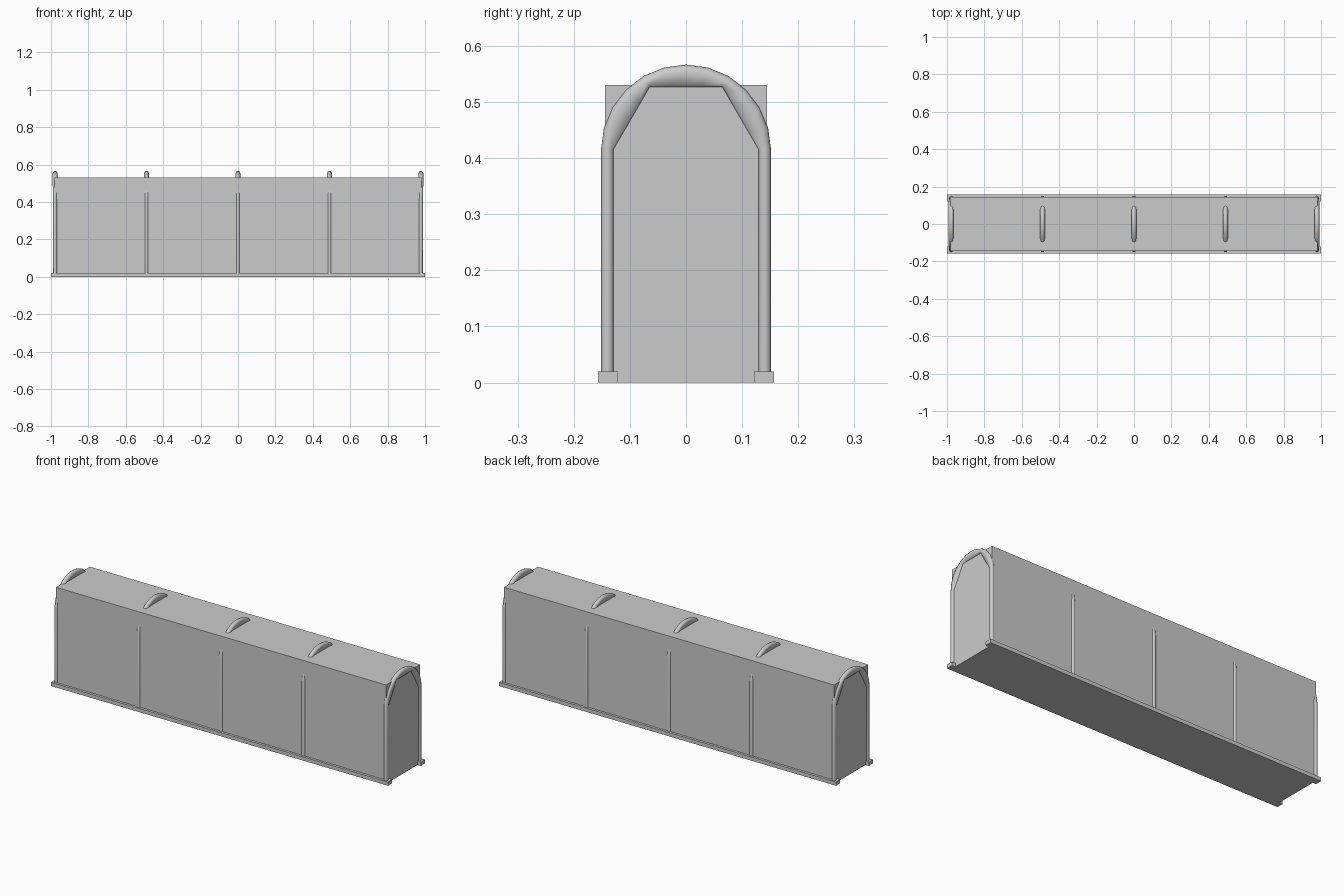
import bpy, bmesh, math

if "Cube" in bpy.data.objects:
    bpy.data.objects.remove(bpy.data.objects["Cube"])

R, SPRING, SIDES = 0.14, 0.415, 8   # arch radius, spring height, tube sides


def box(name, x, y0, y1, z0, z1):
    bm = bmesh.new()
    bmesh.ops.create_cube(bm, size=1)
    for v in bm.verts:
        v.co = (v.co.x * 2 * x, y1 if v.co.y > 0 else y0, z1 if v.co.z > 0 else z0)
    me = bpy.data.meshes.new(name)
    bm.to_mesh(me)
    bm.free()
    ob = bpy.data.objects.new(name, me)
    bpy.context.collection.objects.link(ob)
    return ob


def hoop_mesh():
    # path entries: centre y, centre z, outward direction angle, inner chord scale
    path = [(R, 0.0, 0, 1)]
    for i in range(13):
        a = math.radians(15 * i)
        off = math.radians((15 * i) % 60 - 30)
        chord = math.cos(math.pi / 6) / math.cos(off)   # inside is only three flats
        path.append((R * math.cos(a), SPRING + R * math.sin(a), a, chord))
    path.append((-R, 0.0, math.pi, 1))
    bm = bmesh.new()
    rings = []
    for i, (y, z, a, chord) in enumerate(path):
        rx = 0.0125 if 2 < i < len(path) - 3 else 0.0105
        base = z if i in (0, len(path) - 1) else SPRING
        ring = []
        for k in range(SIDES):
            t = 2 * math.pi * k / SIDES
            d = R + 0.0115 * math.cos(t)
            if math.cos(t) < -0.1:
                d *= chord
            ring.append(bm.verts.new((rx * math.sin(t), d * math.cos(a),
                                      base + d * math.sin(a))))
        rings.append(ring)
    for p, q in zip(rings, rings[1:]):
        for k in range(SIDES):
            n = (k + 1) % SIDES
            bm.faces.new((p[k], p[n], q[n], q[k]))
    bm.faces.new(rings[0])
    bm.faces.new(rings[-1])
    bmesh.ops.recalc_face_normals(bm, faces=bm.faces)
    for f in bm.faces:
        f.smooth = len(f.verts) == 4
    me = bpy.data.meshes.new("hoop")
    bm.to_mesh(me)
    bm.free()
    return me


# Cover body
box("tunnel_body", 0.98, -0.144, 0.144, 0, 0.53)

# Base rails along both long sides
box("base_rail_front", 1.0, -0.157, -0.121, 0, 0.02)
box("base_rail_back", 1.0, 0.121, 0.157, 0, 0.02)

# Five arched hoops
hoop = hoop_mesh()
for i in range(5):
    ob = bpy.data.objects.new(f"arch_hoop_{i + 1}", hoop)
    ob.location.x = -0.978 + 0.489 * i
    bpy.context.collection.objects.link(ob)
